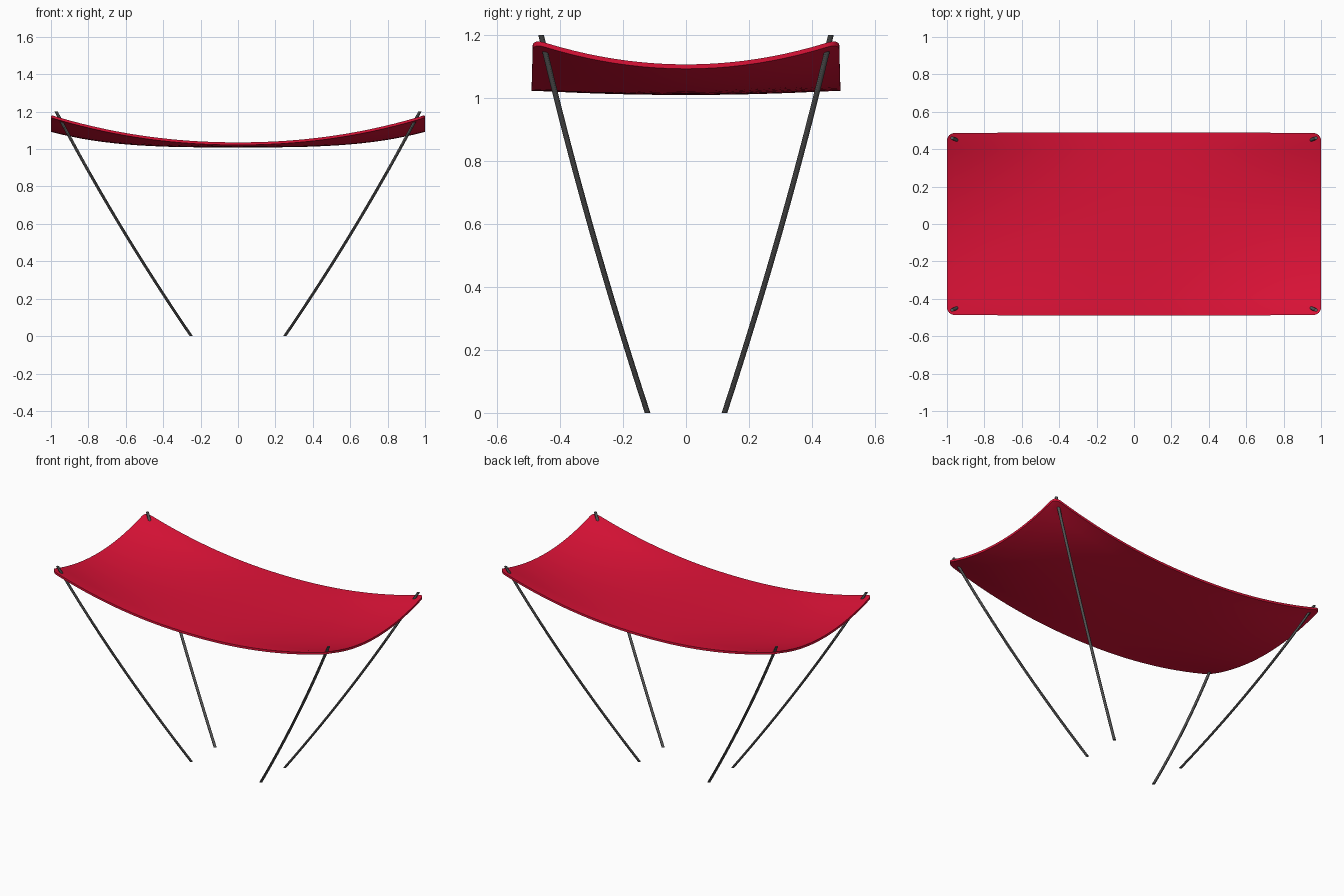
import bpy, bmesh
from math import sin, cos, pi, sqrt

if "Cube" in bpy.data.objects:
    bpy.data.objects.remove(bpy.data.objects["Cube"])


def add_object(name, bm, mat):
    bmesh.ops.recalc_face_normals(bm, faces=bm.faces)
    mesh = bpy.data.meshes.new(name)
    bm.to_mesh(mesh)
    bm.free()
    mesh.materials.append(mat)
    ob = bpy.data.objects.new(name, mesh)
    bpy.context.collection.objects.link(ob)
    bpy.ops.object.select_all(action='DESELECT')
    ob.select_set(True)
    bpy.context.view_layer.objects.active = ob
    bpy.ops.object.shade_smooth_by_angle()
    return ob


def material(name, color):
    mat = bpy.data.materials.new(name)
    mat.diffuse_color = (*color, 1)
    mat.use_nodes = True
    mat.node_tree.nodes["Principled BSDF"].inputs["Base Color"].default_value = mat.diffuse_color
    return mat


red = material("red_fabric", (0.72, 0.006, 0.038))
grey = material("dark_metal", (0.1, 0.1, 0.1))

# Canopy: sagging rounded sheet, upper and lower skins joined by a rim
HALF_Y, R, THICK, NY = 0.486, 0.04, 0.014, 20


def height(x, y):
    t = min(1, (y / 0.47) ** 2)
    a = abs(x)
    middle = 1.023 + 0.083 * a ** 3.2
    edge = 1.036 + 0.146 * a ** 2.1
    return middle + (edge - middle) * t


def half_width(x):
    d = max(0, abs(x) - (1 - R))
    return HALF_Y + 0.004 * (1 - x * x) - R + sqrt(max(0, R * R - d * d))


corner = [1 - R + R * sin(i * pi / 12) for i in range(1, 7)]
flat = [(1 - R) * i / 16 for i in range(-16, 17)]
xs = [-c for c in reversed(corner)] + flat + corner

bm = bmesh.new()
skins = []
for drop in (0, THICK):
    rows = []
    for x in xs:
        ys = [half_width(x) * (2 * j / NY - 1) for j in range(NY + 1)]
        rows.append([bm.verts.new((x, y, height(x, y) - drop)) for y in ys])
    for a, b in zip(rows, rows[1:]):
        for j in range(NY):
            bm.faces.new((a[j], b[j], b[j + 1], a[j + 1]))
    skins.append(rows)


def border(rows):
    return ([r[0] for r in rows] + rows[-1][1:]
            + [r[-1] for r in reversed(rows[:-1])] + rows[0][-2:0:-1])


top, low = border(skins[0]), border(skins[1])
for i in range(len(top)):
    k = (i + 1) % len(top)
    bm.faces.new((top[i], low[i], low[k], top[k]))
add_object("canopy", bm, red)

# Poles: four slightly bowed, outward leaning rods with level ends
SIDES, STEPS, RAD = 12, 16, 0.009


def pole(name, sx, sy):
    bm = bmesh.new()
    rings = []
    for i in range(STEPS + 1):
        t = i / STEPS
        bow = 4 * t * (1 - t)
        cx = sx * (0.25 + 0.722 * t + 0.024 * bow)
        cy = sy * (0.122 + 0.338 * t + 0.014 * bow)
        rings.append([bm.verts.new((cx + RAD * cos(2 * pi * k / SIDES),
                                    cy + RAD * sin(2 * pi * k / SIDES), 1.2 * t))
                      for k in range(SIDES)])
    for a, b in zip(rings, rings[1:]):
        for k in range(SIDES):
            n = (k + 1) % SIDES
            bm.faces.new((a[k], a[n], b[n], b[k]))
    bm.faces.new(rings[0])
    bm.faces.new(rings[-1])
    add_object(name, bm, grey)


for sx, side in ((-1, "left"), (1, "right")):
    for sy, end in ((-1, "front"), (1, "back")):
        pole(f"{end}_{side}_pole", sx, sy)
